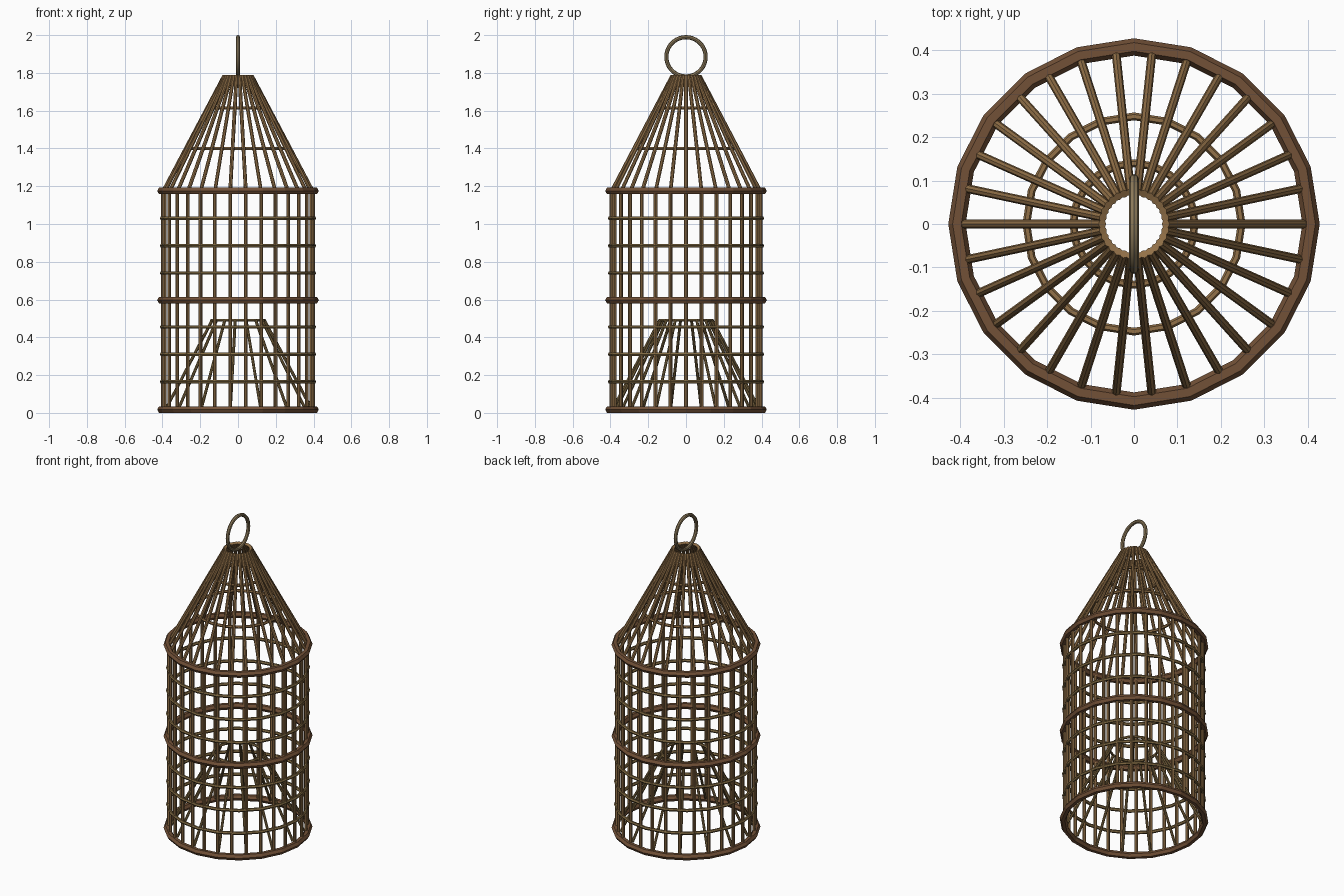
import bpy, bmesh
from math import cos, sin, pi
from mathutils import Vector, Matrix

cube = bpy.data.objects.get("Cube")
if cube:
    bpy.data.objects.remove(cube, do_unlink=True)


def material(name, rgb):
    m = bpy.data.materials.new(name)
    m.use_nodes = True
    m.diffuse_color = (*rgb, 1)
    m.node_tree.nodes["Principled BSDF"].inputs["Base Color"].default_value = (*rgb, 1)
    return m


cane = material("tan cane", (0.29, 0.165, 0.065))
wood = material("dark brown wood", (0.17, 0.082, 0.038))
twig = material("olive twig", (0.22, 0.145, 0.055))
metal = material("dull brass", (0.27, 0.2, 0.105))


def finish(name, bm, mat):
    mesh = bpy.data.meshes.new(name)
    bm.to_mesh(mesh)
    bm.free()
    mesh.materials.append(mat)
    ob = bpy.data.objects.new(name, mesh)
    bpy.context.collection.objects.link(ob)
    return ob


def ring(name, radius, thickness, z, mat, sides=20, section=6):
    bpy.ops.mesh.primitive_torus_add(major_radius=radius, minor_radius=thickness,
                                     major_segments=sides, minor_segments=section,
                                     location=(0, 0, z))
    ob = bpy.context.object
    ob.name = name
    ob.data.materials.append(mat)
    return ob


def radial_bars(name, count, low, high, thickness, mat):
    """Rods spread round the axis; low and high are (radius, height) pairs."""
    bm = bmesh.new()
    for i in range(count):
        a = 2 * pi * i / count
        p, q = (Vector((r * cos(a), r * sin(a), z)) for r, z in (low, high))
        turn = (q - p).to_track_quat('Z', 'Y').to_matrix().to_4x4()
        bmesh.ops.create_cone(bm, cap_ends=True, segments=8, radius1=thickness,
                              radius2=thickness, depth=(q - p).length,
                              matrix=Matrix.Translation((p + q) / 2) @ turn)
    return finish(name, bm, mat)


# Upright bars, roof spokes and inner funnel
radial_bars("upright_bars", 30, (0.398, 0.02), (0.398, 1.175), 0.01, cane)
radial_bars("roof_spokes", 30, (0.395, 1.175), (0.073, 1.785), 0.01, cane)
radial_bars("funnel_bars", 15, (0.385, 0.03), (0.14, 0.49), 0.008, twig)
ring("funnel_ring", 0.14, 0.008, 0.49, twig)

# Heavy hoops at base, middle and eaves
for label, z in (("base", 0.0175), ("middle", 0.597), ("eaves", 1.175)):
    ring(label + "_hoop", 0.408, 0.02, z, wood)

# Thin hoops between the heavy ones
for tier, start in (("lower", 0.165), ("upper", 0.74)):
    for i in range(3):
        ring(f"{tier}_thin_hoop_{i + 1}", 0.404, 0.01, start + 0.145 * i, twig)

# Hoops inside the roof
ring("roof_hoop_low", 0.248, 0.009, 1.4, cane)
ring("roof_hoop_high", 0.14, 0.009, 1.615, cane)

# Hanging ring
handle = ring("hanging_ring", 0.104, 0.011, 1.885, metal, sides=36, section=8)
handle.rotation_euler.y = pi / 2
bpy.ops.object.shade_smooth_by_angle()
